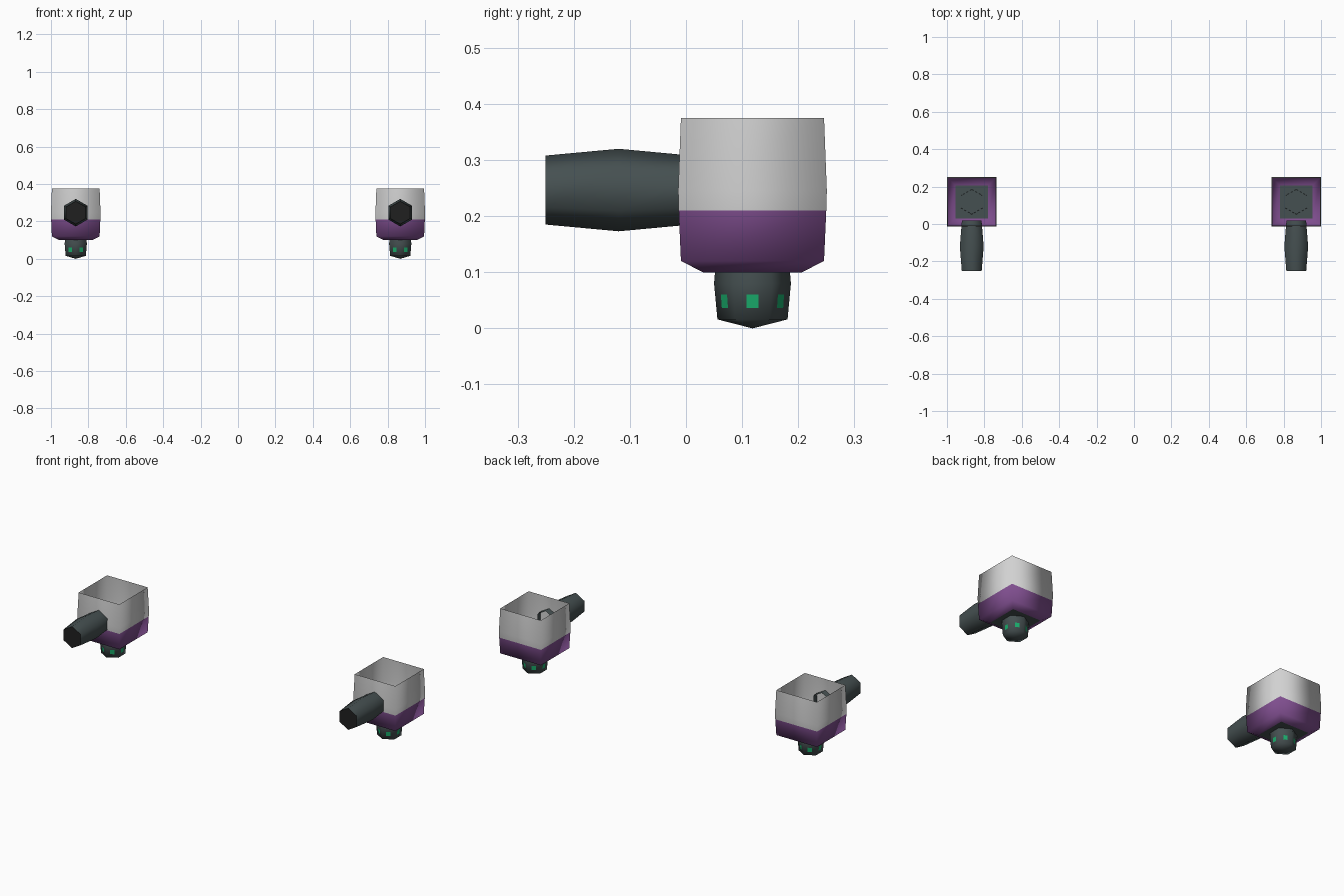
import bpy, bmesh, math
from mathutils import Vector

if "Cube" in bpy.data.objects:
    bpy.data.objects.remove(bpy.data.objects["Cube"])


def material(name, rgb):
    m = bpy.data.materials.new(name)
    m.diffuse_color = (*rgb, 1)
    m.use_nodes = True
    m.node_tree.nodes["Principled BSDF"].inputs["Base Color"].default_value = m.diffuse_color
    return m


GREY = material("light grey", (0.64, 0.64, 0.64))
PURPLE = material("purple", (0.21, 0.075, 0.27))
SLATE = material("dark slate", (0.06, 0.08, 0.082))
BLACK = material("near black", (0.014, 0.014, 0.014))
GREEN = material("green", (0.01, 0.42, 0.15))


def finish(name, bm, mats, smooth=True):
    me = bpy.data.meshes.new(name)
    bm.to_mesh(me)
    bm.free()
    for m in mats:
        me.materials.append(m)
    for p in me.polygons:
        p.use_smooth = smooth
    ob = bpy.data.objects.new(name, me)
    bpy.context.collection.objects.link(ob)
    return ob


def ring_point(centre, axis, sides, turn, r, h, i):
    """Point i of a ring around the z or y axis at height h along it."""
    a = turn + math.tau * i / sides
    c, s = r * math.cos(a), r * math.sin(a)
    if axis == 'Z':
        return Vector((centre.x + c, centre.y + s, h))
    return Vector((centre.x + c, h, centre.z + s))


def loft(name, centre, axis, sides, turn, rings, mats, rule=None, tip=None):
    """Open tube through (height, radius) rings; tip adds a pointed end."""
    bm = bmesh.new()
    loops = [[bm.verts.new(ring_point(centre, axis, sides, turn, r, h, i))
              for i in range(sides)] for h, r in rings]
    for a, b in zip(loops, loops[1:]):
        for i in range(sides):
            j = (i + 1) % sides
            bm.faces.new((a[i], a[j], b[j], b[i]))
    if tip is not None:
        v = bm.verts.new((centre.x, centre.y, tip))
        for i in range(sides):
            bm.faces.new((v, loops[0][(i + 1) % sides], loops[0][i]))
    if axis == 'Y':
        bmesh.ops.reverse_faces(bm, faces=bm.faces)
    if rule:
        for f in bm.faces:
            f.material_index = rule(f.calc_center_median())
    return finish(name, bm, mats)


def plate(name, centre, axis, sides, turn, r, h, mat, flip=False):
    bm = bmesh.new()
    vs = [bm.verts.new(ring_point(centre, axis, sides, turn, r, h, i)) for i in range(sides)]
    bm.faces.new(vs[::-1] if flip else vs)
    return finish(name, bm, [mat], False)


R2 = math.sqrt(2)
HEX = math.pi / 6          # hexagon with a corner pointing along +y / +z
SQUARE = math.pi / 4

for side, tag in ((-1, "left"), (1, "right")):
    c = Vector((side * 0.8675, 0.1185, 0.2465))

    # open box: grey above, purple below, tapering to the floor
    box = [(0.10, 0.088), (0.12, 0.1275), (0.21, 0.1315), (0.245, 0.1325), (0.375, 0.1275)]
    loft(tag + "_box", c, 'Z', 4, SQUARE, [(h, w * R2) for h, w in box],
         [GREY, PURPLE], lambda p: 1 if p.z < 0.21 else 0)
    plate(tag + "_box_floor", c, 'Z', 4, SQUARE, 0.088 * R2, 0.10, SLATE, True)

    # hexagonal arm reaching forward, open inside the box, black front end
    loft(tag + "_arm", c, 'Y', 6, HEX, [(-0.25, 0.0615), (-0.12, 0.0735), (0.02, 0.0605)], [SLATE])
    plate(tag + "_arm_end", c, 'Y', 6, HEX, 0.0615, -0.25, BLACK)

    # hexagonal foot with a shallow point
    foot = [(0.016, 0.0625), (0.08, 0.0685), (0.11, 0.066)]
    loft(tag + "_foot", c, 'Z', 6, HEX, foot, [SLATE], tip=0.0)

    # green light on each foot face
    bm = bmesh.new()
    for k in range(6):
        a = k * math.pi / 3
        out = Vector((math.cos(a), math.sin(a), 0))
        across = Vector((-out.y, out.x, 0))
        quad = []
        for z, w in ((0.036, -1), (0.036, 1), (0.060, 1), (0.060, -1)):
            r = 0.0625 + 0.006 * (z - 0.016) / 0.064
            p = out * (r * math.cos(HEX) + 0.001) + across * (0.011 * w)
            quad.append(bm.verts.new((c.x + p.x, c.y + p.y, z)))
        bm.faces.new(quad)
    finish(tag + "_foot_lights", bm, [GREEN], False)
